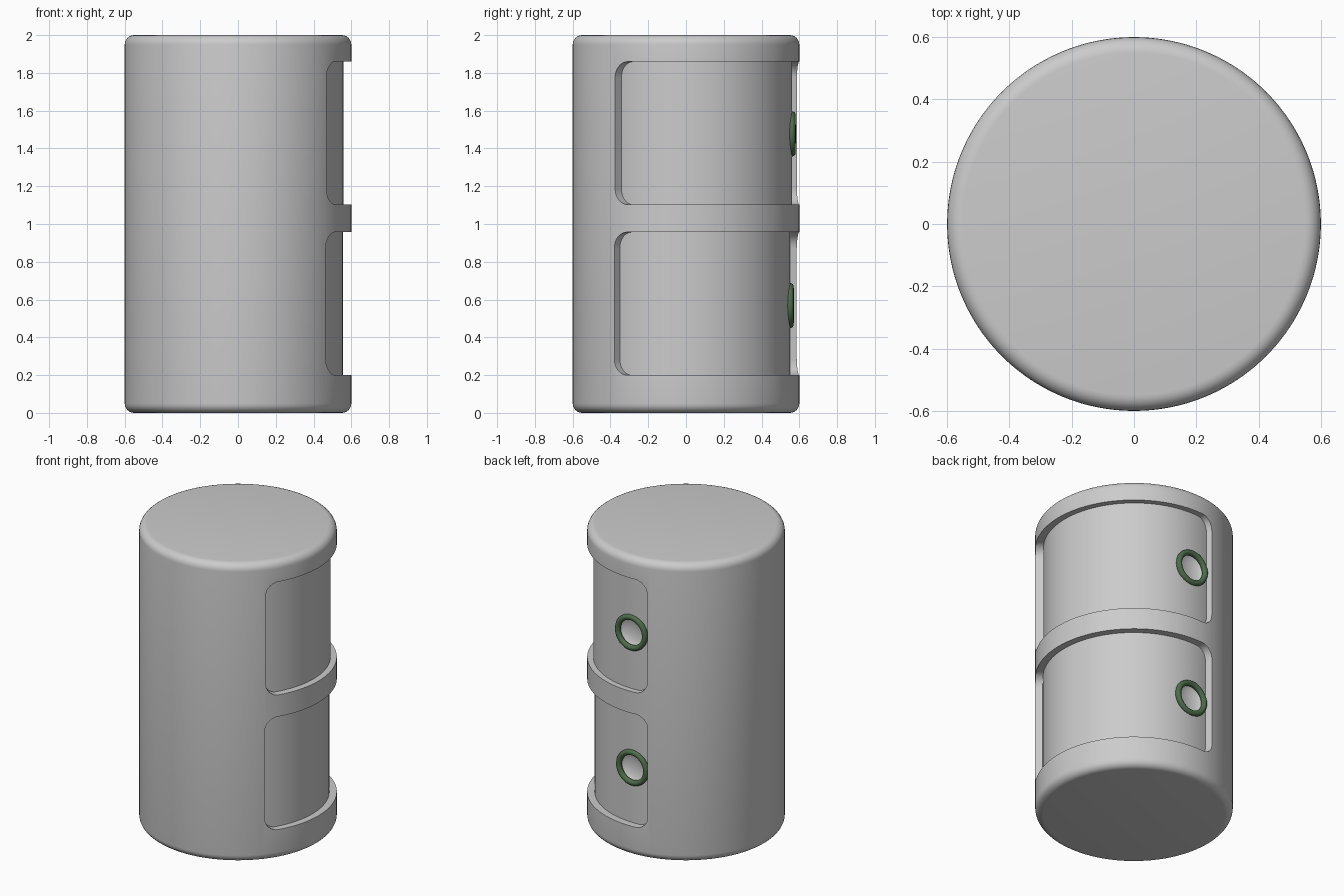
import bpy, bmesh
from math import sin, cos, pi, radians, sqrt
from mathutils import Vector

if "Cube" in bpy.data.objects:
    bpy.data.objects.remove(bpy.data.objects["Cube"])

START, END, KNOB = radians(-39.4), radians(102.4), radians(89.3)
R, CORNER = 0.6, 0.085


def make(name, bm):
    bmesh.ops.recalc_face_normals(bm, faces=bm.faces)
    me = bpy.data.meshes.new(name)
    bm.to_mesh(me)
    bm.free()
    ob = bpy.data.objects.new(name, me)
    bpy.context.collection.objects.link(ob)
    return ob


def smooth(ob):
    bpy.ops.object.select_all(action='DESELECT')
    ob.select_set(True)
    bpy.context.view_layer.objects.active = ob
    bpy.ops.object.shade_smooth_by_angle(angle=radians(30))


def cylinder_body(n=160, b=0.05, steps=6):
    # Turned profile with rounded rims
    prof = [(R - b + b * sin(t), b - b * cos(t))
            for t in (i * pi / 2 / steps for i in range(steps + 1))]
    prof += [(r, 2 - z) for r, z in reversed(prof)]
    bm = bmesh.new()
    rings = [[bm.verts.new((r * cos(2 * pi * k / n), r * sin(2 * pi * k / n), z))
              for k in range(n)] for r, z in prof]
    for a, c in zip(rings, rings[1:]):
        for k in range(n):
            j = (k + 1) % n
            bm.faces.new((a[k], a[j], c[j], c[k]))
    bm.faces.new(rings[0])
    bm.faces.new(rings[-1])
    return make("cabinet_body", bm)


def recess_cutter(name, z0, z1, r_in, off):
    # Curved slab with rounded corners, wrapped around the axis
    da = CORNER / R
    ends = [da * (1 - cos(i * pi / 16)) for i in range(9)]
    angs = [START + e for e in ends]
    angs += [START + da + (END - START - 2 * da) * i / 64 for i in range(1, 64)]
    angs += [END - e for e in reversed(ends)]
    bm = bmesh.new()
    cols = []
    for a in angs:
        d = max(0.0, da - min(a - START, END - a)) / da
        inset = CORNER * (1 - sqrt(max(0.0, 1 - d * d)))
        lo, hi = z0 + inset, z1 - inset
        cols.append([bm.verts.new((r * cos(a) + o[0], r * sin(a) + o[1], z))
                     for r, z, o in ((r_in, lo, off), (0.7, lo, (0, 0)),
                                     (0.7, hi, (0, 0)), (r_in, hi, off))])
    for p, q in zip(cols, cols[1:]):
        for i in range(4):
            j = (i + 1) % 4
            bm.faces.new((p[i], p[j], q[j], q[i]))
    bm.faces.new(cols[0])
    bm.faces.new(cols[-1])
    return make(name, bm)


def dimple_cutter(name, centre):
    # Shallow finger dish
    bm = bmesh.new()
    bmesh.ops.create_uvsphere(bm, u_segments=40, v_segments=24, radius=1)
    ob = make(name, bm)
    ob.scale = (0.108, 0.045, 0.108)
    ob.rotation_euler[2] = KNOB - pi / 2
    ob.location = centre
    return ob


def cut(body, cutter):
    m = body.modifiers.new("cut", 'BOOLEAN')
    m.operation, m.solver, m.object = 'DIFFERENCE', 'EXACT', cutter
    bpy.context.view_layer.objects.active = body
    bpy.ops.object.modifier_apply(modifier=m.name)
    bpy.data.objects.remove(cutter)


green = bpy.data.materials.new("green_trim")
green.diffuse_color = (0.075, 0.15, 0.07, 1)
green.use_nodes = True
green.node_tree.nodes["Principled BSDF"].inputs["Base Color"].default_value = green.diffuse_color

body = cylinder_body()

# Two curved door recesses, each with a dished ring handle
for level, z0, z1, zk, r_in, off in (
        ("lower", 0.20, 0.957, 0.568, 0.552, (0.003, 0)),
        ("upper", 1.102, 1.86, 1.477, 0.553, (0.005, 0.009))):
    cut(body, recess_cutter(level + "_recess_cutter", z0, z1, r_in, off))
    centre = Vector((r_in * cos(KNOB) + off[0], r_in * sin(KNOB) + off[1], zk))
    cut(body, dimple_cutter(level + "_dimple_cutter", centre))
    bpy.ops.mesh.primitive_torus_add(
        major_radius=0.101, minor_radius=0.018, major_segments=48,
        minor_segments=16, location=centre,
        rotation=(pi / 2, 0, KNOB - pi / 2))
    ring = bpy.context.object
    ring.name = level + "_handle_ring"
    ring.data.materials.append(green)
    smooth(ring)

smooth(body)
